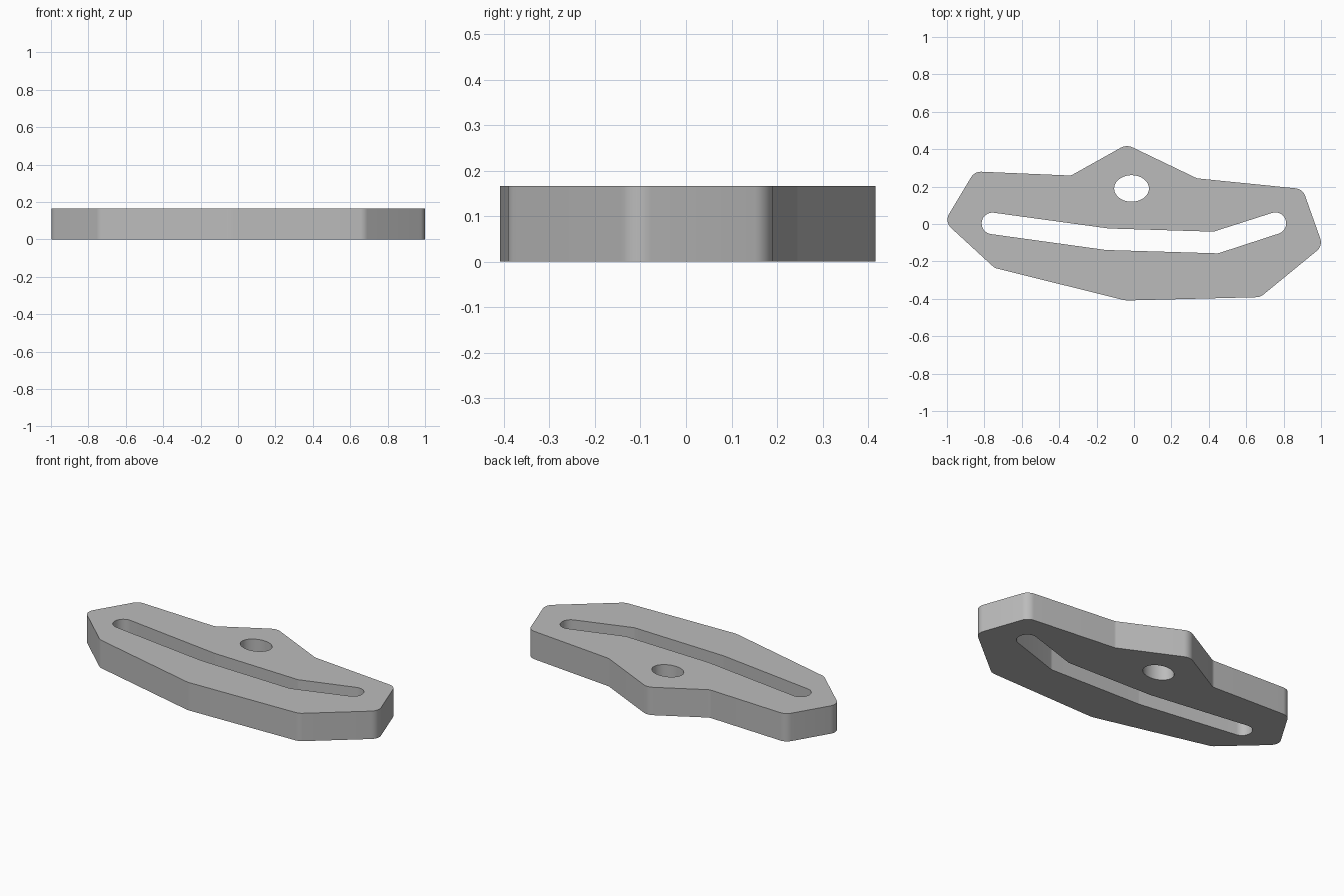
import bpy, bmesh, math
from mathutils import Vector

cube = bpy.data.objects.get("Cube")
if cube:
    bpy.data.objects.remove(cube)

THICKNESS = 0.166


def rounded_loop(corners, steps=8):
    """Closed 2D loop with a circular fillet of the given radius at each corner."""
    points = []
    count = len(corners)
    for i, (x, y, radius) in enumerate(corners):
        corner = Vector((x, y))
        before = (Vector(corners[i - 1][:2]) - corner).normalized()
        after = (Vector(corners[(i + 1) % count][:2]) - corner).normalized()
        half = before.angle(after) / 2
        centre = corner + (before + after).normalized() * radius / math.sin(half)
        reach = radius / math.tan(half)
        start = corner + before * reach - centre
        end = corner + after * reach - centre
        sweep = math.pi - 2 * half
        for s in range(steps + 1):
            t = s / steps
            spoke = (start * math.sin((1 - t) * sweep)
                     + end * math.sin(t * sweep)) / math.sin(sweep)
            points.append(centre + spoke)
    return points


def ellipse_loop(x, y, rx, ry, steps=48):
    angles = [math.tau * i / steps for i in range(steps)]
    return [Vector((x + rx * math.cos(a), y + ry * math.sin(a))) for a in angles]


# Outer edge of the plate: x, y, fillet radius
outline = rounded_loop([
    (-0.04, 0.425, 0.07), (-0.337, 0.259, 0.04), (-0.852, 0.281, 0.06),
    (-1.014, 0.012, 0.06), (-0.745, -0.235, 0.06), (-0.045, -0.409, 0.15),
    (0.675, -0.391, 0.06), (1.01, -0.117, 0.06), (0.902, 0.187, 0.06),
    (0.337, 0.244, 0.04),
])

# Bent slot with round ends
slot = rounded_loop([
    (-0.806, 0.068, 0.057), (-0.135, -0.024, 0.06), (0.425, -0.041, 0.03),
    (0.794, 0.077, 0.057), (0.827, -0.034, 0.057), (0.45, -0.157, 0.05),
    (-0.15, -0.139, 0.05), (-0.822, -0.046, 0.057),
])

# Oval hole under the peak
hole = ellipse_loop(-0.013, 0.19, 0.093, 0.071)

# Fill the profile and raise it into a solid plate
bm = bmesh.new()
edges = []
for loop in (outline, slot, hole):
    verts = [bm.verts.new((p.x, p.y, 0)) for p in loop]
    edges += [bm.edges.new((v, verts[i - 1])) for i, v in enumerate(verts)]
bmesh.ops.triangle_fill(bm, use_beauty=True, use_dissolve=False, edges=edges)
raised = bmesh.ops.extrude_face_region(bm, geom=bm.faces[:], use_keep_orig=True)
top = [g for g in raised["geom"] if isinstance(g, bmesh.types.BMVert)]
bmesh.ops.translate(bm, verts=top, vec=(0, 0, THICKNESS))
bmesh.ops.recalc_face_normals(bm, faces=bm.faces[:])

mesh = bpy.data.meshes.new("slotted_plate")
bm.to_mesh(mesh)
bm.free()
plate = bpy.data.objects.new("slotted_plate", mesh)
bpy.context.collection.objects.link(plate)

# Plain grey finish
grey = bpy.data.materials.new("plain_grey")
grey.use_nodes = True
colour = (0.5, 0.5, 0.5, 1)
grey.diffuse_color = colour
grey.node_tree.nodes["Principled BSDF"].inputs["Base Color"].default_value = colour
mesh.materials.append(grey)

# Smooth fillets, sharp rims
bpy.ops.object.select_all(action="DESELECT")
plate.select_set(True)
bpy.context.view_layer.objects.active = plate
bpy.ops.object.shade_smooth_by_angle(angle=math.radians(30))
